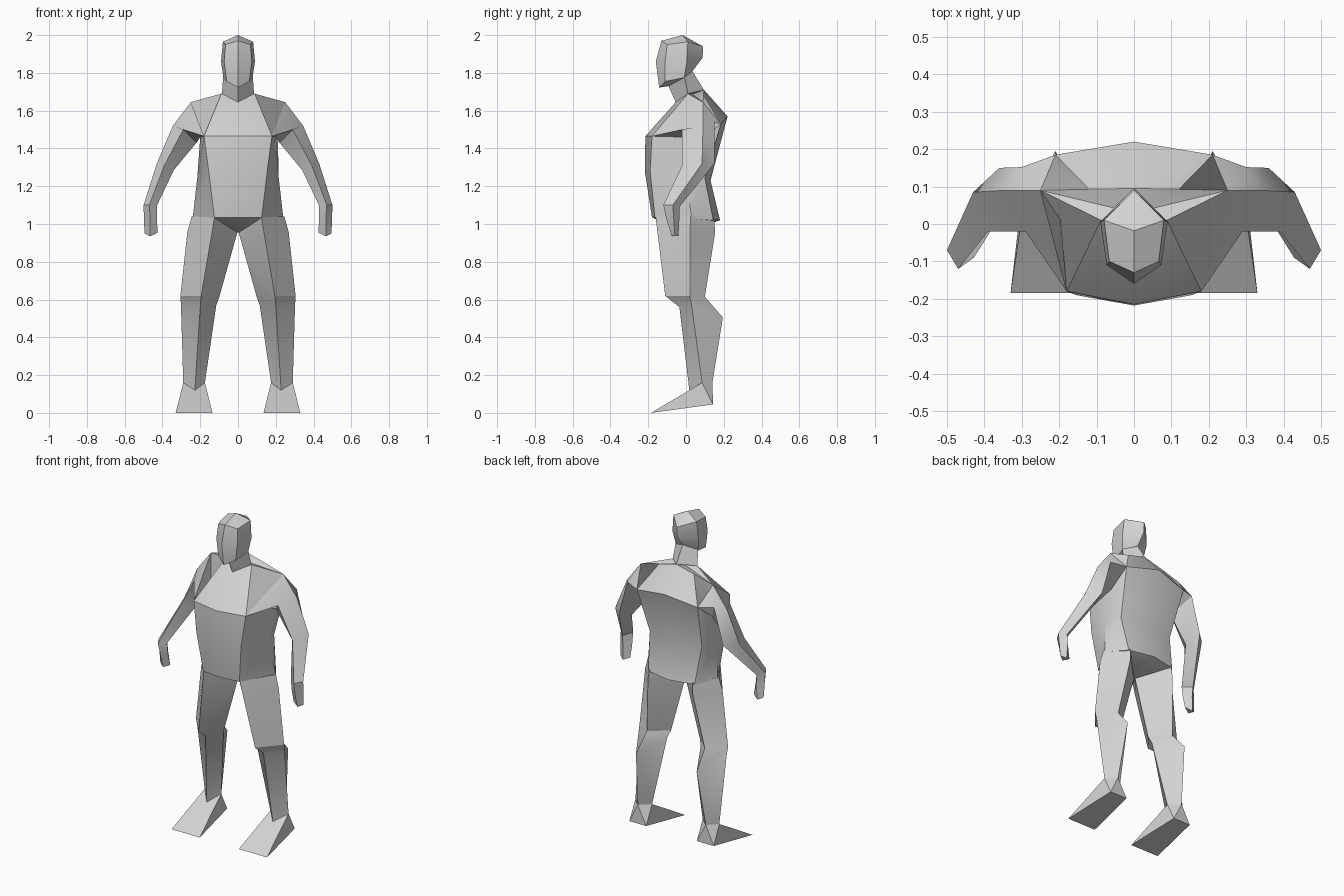
import bpy, bmesh

grey = bpy.data.materials.new("plain_grey")
grey.diffuse_color = (0.65, 0.65, 0.65, 1)


def finish(name, bm):
    bmesh.ops.recalc_face_normals(bm, faces=bm.faces)
    mesh = bpy.data.meshes.new(name)
    bm.to_mesh(mesh)
    bm.free()
    mesh.materials.append(grey)
    ob = bpy.data.objects.new(name, mesh)
    bpy.context.collection.objects.link(ob)
    bpy.ops.object.select_all(action='DESELECT')
    ob.select_set(True)
    bpy.context.view_layer.objects.active = ob
    bpy.ops.object.shade_smooth_by_angle(angle=0.52)


def whole(half):
    """Close a half ring (front centre to back centre) by mirroring it."""
    return half + [(-x, y, z) for x, y, z in reversed(half) if x > 0]


def loft(name, rings, tip=None, base=None):
    """Skin rings; each end closes with a point if given, else one face."""
    bm = bmesh.new()
    vs = [[bm.verts.new(p) for p in r] for r in rings]
    n = len(vs[0])
    for a, b in zip(vs, vs[1:]):
        for i in range(n):
            j = (i + 1) % n
            bm.faces.new((a[i], a[j], b[j], b[i]))
    for ring, point in ((vs[0], base), (vs[-1], tip)):
        if point:
            p = bm.verts.new(point)
            for i in range(n):
                bm.faces.new((ring[i], ring[(i + 1) % n], p))
        else:
            bm.faces.new(ring)
    finish(name, bm)


def both_sides(rings, s):
    return [[(s * x, y, z) for x, y, z in r] for r in rings]


# Torso: hips, waist, chest, shoulder line, closed at the crotch
loft("torso", [whole(r) for r in (
    [(0, -.18, 1.035), (.125, -.165, 1.035), (.24, .03, 1.03), (.16, .145, 1.02), (0, .18, 1.02)],
    [(0, -.218, 1.28), (.155, -.19, 1.28), (.215, 0, 1.25), (.18, .1, 1.245), (0, .13, 1.23)],
    [(0, -.215, 1.465), (.18, -.18, 1.465), (.2, 0, 1.46), (.21, .185, 1.53), (0, .22, 1.57)],
    [(0, -.055, 1.645), (.088, .01, 1.69), (.25, .09, 1.645), (.12, .093, 1.68), (0, .095, 1.71)],
)], tip=(0, .03, 1.69), base=(0, 0, .955))

# Neck
loft("neck", [whole(r) for r in (
    [(0, -.055, 1.645), (.085, .01, 1.69), (0, .095, 1.71)],
    [(0, -.095, 1.735), (.078, -.01, 1.785), (0, .03, 1.815)],
)])

# Head: jaw, cheeks, brow, closed at the crown
loft("head", [whole(r) for r in (
    [(0, -.142, 1.722), (.06, -.11, 1.755), (.077, -.01, 1.775), (0, .035, 1.81)],
    [(0, -.16, 1.86), (.073, -.11, 1.86), (.09, .005, 1.86), (0, .088, 1.88)],
    [(0, -.13, 1.97), (.066, -.1, 1.95), (.08, .01, 1.965), (0, .09, 1.94)],
)], tip=(0, -.018, 2.0), base=(0, -.09, 1.73))

# Limb rings run front, outer, back, inner
arm = [
    [(.18, -.18, 1.465), (.25, .09, 1.645), (.21, .185, 1.53), (.2, 0, 1.46)],
    [(.29, -.02, 1.5), (.345, .09, 1.52), (.3, .152, 1.54), (.22, .06, 1.43)],
    [(.39, -.02, 1.31), (.43, .085, 1.32), (.36, .15, 1.32), (.34, .05, 1.285)],
]
hand = [
    [(.47, -.12, 1.1), (.5, -.07, 1.1), (.465, -.035, 1.09), (.428, -.09, 1.1)],
    [(.465, -.105, 1.03), (.498, -.065, 1.03), (.46, -.035, 1.03), (.428, -.08, 1.03)],
    [(.465, -.075, .935), (.495, -.06, .95), (.465, -.04, .937), (.427, -.06, .953)],
]
leg = [
    [(.125, -.16, 1.035), (.245, .025, 1.04), (.15, .148, 1.03), (0, .005, .99)],
    [(.135, -.153, .97), (.268, .02, .96), (.155, .155, .96), (.005, .005, .95)],
    [(.195, -.11, .62), (.305, .02, .62), (.2, .1, .615), (.1, .005, .61)],
    [(.2, -.035, .56), (.302, .03, .57), (.21, .195, .505), (.115, .02, .57)],
    [(.23, .02, .1), (.29, .085, .16), (.235, .14, .16), (.175, .085, .16)],
]
# Foot corners: toes, heel, ankle
foot = [(.33, -.185, 0), (.135, -.185, 0), (.292, .143, .045), (.175, .143, .045),
        (.29, .085, .16), (.175, .085, .16), (.235, .14, .16)]

for side, s in (("right", 1), ("left", -1)):
    loft(side + "_arm", both_sides(arm + hand, s))
    loft(side + "_leg", both_sides(leg, s))
    bm = bmesh.new()
    for x, y, z in foot:
        bm.verts.new((s * x, y, z))
    bmesh.ops.convex_hull(bm, input=bm.verts)
    finish(side + "_foot", bm)
